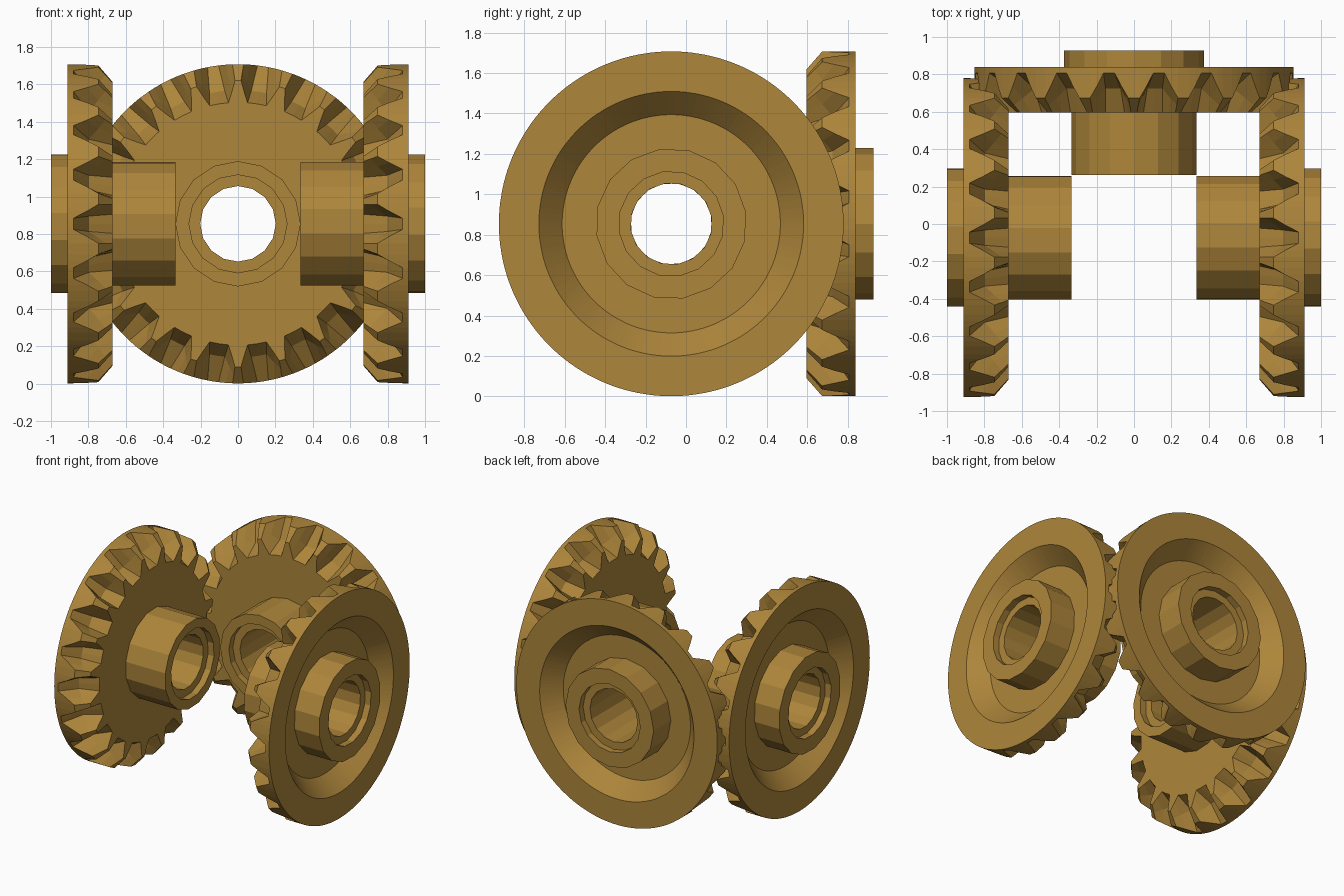
import bpy, bmesh, math
from mathutils import Matrix

if "Cube" in bpy.data.objects:
    bpy.data.objects.remove(bpy.data.objects["Cube"])

TEETH = 20
PITCH = 360 / TEETH
RIM = 0.853
APEX = (0, -0.073, 0.854)      # shared cone apex of the three gears

brass = bpy.data.materials.new("brass")
brass.diffuse_color = (0.42, 0.236, 0.043, 1)
brass.use_nodes = True
brass.node_tree.nodes["Principled BSDF"].inputs["Base Color"].default_value = brass.diffuse_color


def lathe(name, columns, matrix):
    """Join closed profiles of (angle, height, radius) points into a ring."""
    bm = bmesh.new()
    rings = []
    for profile in columns:
        ring = []
        for deg, u, r in profile:
            a = math.radians(deg)
            ring.append(bm.verts.new((r * math.cos(a), r * math.sin(a), u)))
        rings.append(ring)
    for i, ring in enumerate(rings):
        nxt = rings[(i + 1) % len(rings)]
        for j in range(len(ring)):
            k = (j + 1) % len(ring)
            bm.faces.new((ring[j], nxt[j], nxt[k], ring[k]))
    bm.transform(matrix)
    bmesh.ops.recalc_face_normals(bm, faces=bm.faces)
    mesh = bpy.data.meshes.new(name)
    bm.to_mesh(mesh)
    bm.free()
    mesh.materials.append(brass)
    obj = bpy.data.objects.new(name, mesh)
    bpy.context.collection.objects.link(obj)
    return obj


# half a tooth: cone angle, sag of the middle, then angle at inner, middle, outer station
HALF_TOOTH = [(48.8, 0.0, 1.2, 1.6, 2.0), (46.6, 0.015, 2.6, 3.4, 4.4),
              (44.1, 0.037, 4.5, 5.7, 7.0)]
TOOTH = ([(c, s, -a, -b, -d) for c, s, a, b, d in reversed(HALF_TOOTH)] + HALF_TOOTH
         + [(44.1, 0.037, PITCH / 2, PITCH / 2, PITCH / 2)])


def tooth_columns():
    cols = []
    for n in range(TEETH):
        for cone, sag, a, b, d in TOOTH:
            t = math.tan(math.radians(cone))
            r_in, u_out = 0.67 * t, RIM / t
            u_mid, r_mid = (0.67 + u_out) / 2 + sag * 0.6, (r_in + RIM) / 2 - sag
            points = [(d, 0.67, 0.27), (a, 0.67, r_in), (b, u_mid, r_mid), (d, u_out, RIM),
                      (d, 0.912, RIM), (d, 0.912, 0.655), (d, 0.79, 0.54), (d, 0.79, 0.27)]
            cols.append([(n * PITCH + off, u, r) for off, u, r in points])
    return cols


# hub sleeve with a counterbored hole at both ends
HUB = [(1.0, 0.374), (1.0, 0.26), (0.95, 0.26), (0.95, 0.202), (0.385, 0.202), (0.385, 0.262),
       (0.335, 0.262), (0.335, 0.335), (0.72, 0.335), (0.72, 0.374)]
SIDES = 16


def gear(side, matrix):
    place = Matrix.Translation(APEX) @ matrix
    lathe(side + "_bevel_gear_teeth", tooth_columns(), place)
    hub = [[(i * 360 / SIDES, u, r) for u, r in HUB] for i in range(SIDES)]
    lathe(side + "_bevel_gear_hub", hub, place)


# back gear faces forward; side gears are turned half a tooth so they mesh
gear("back", Matrix.Rotation(-math.pi / 2, 4, 'X'))
half_turn = Matrix.Rotation(math.radians(PITCH / 2), 4, 'Z')
gear("right", Matrix.Rotation(math.pi / 2, 4, 'Y') @ half_turn)
gear("left", Matrix.Rotation(-math.pi / 2, 4, 'Y') @ half_turn)
